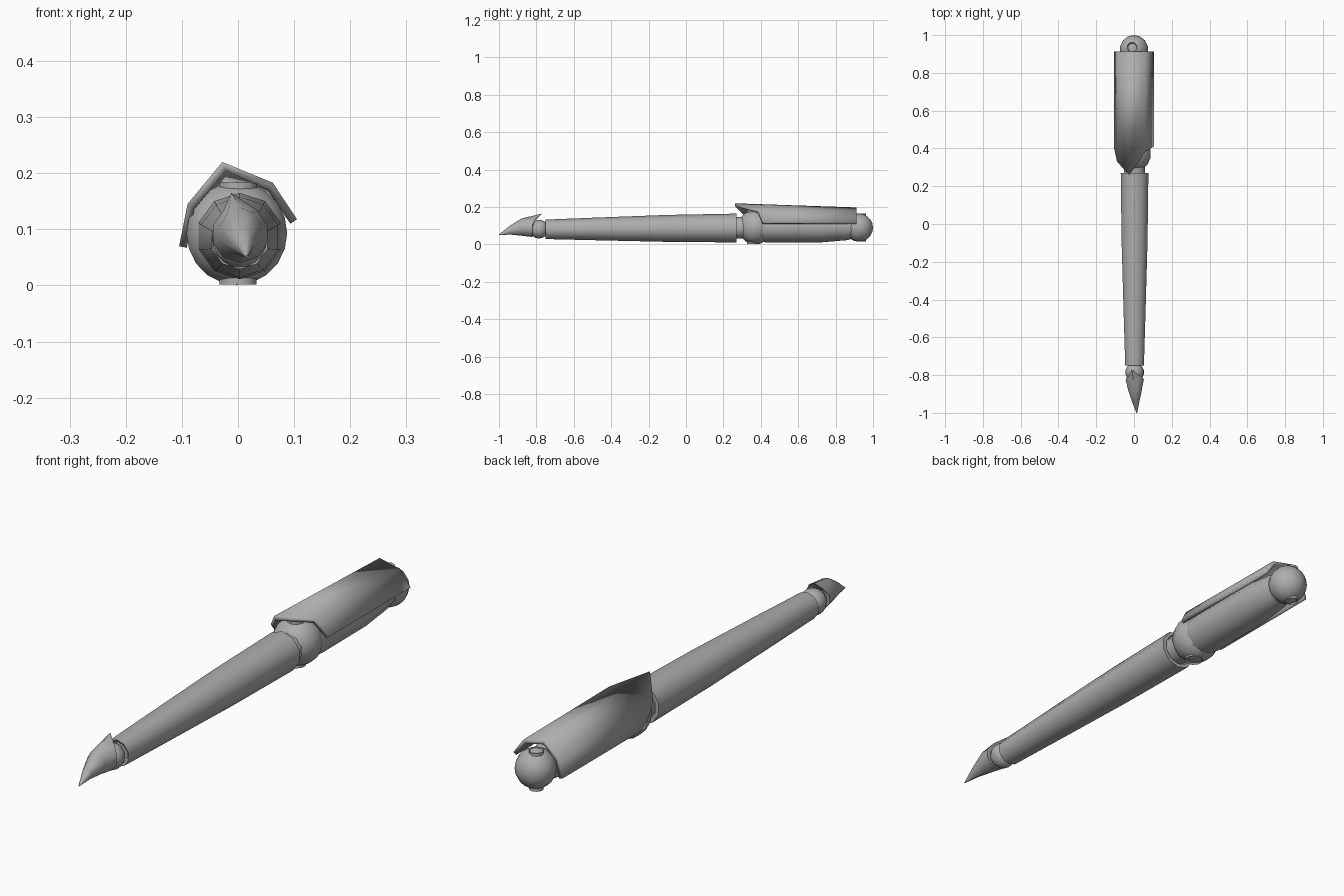
import bpy, bmesh, math
from mathutils import Matrix, Vector

cube = bpy.data.objects.get("Cube")
if cube:
    bpy.data.objects.remove(cube, do_unlink=True)

grey = bpy.data.materials.new("plain grey")
grey.use_nodes = True
colour = (0.42, 0.42, 0.42, 1)
grey.diffuse_color = colour
grey.node_tree.nodes["Principled BSDF"].inputs["Base Color"].default_value = colour


def finish(name, bm, angle, recalc=True):
    if recalc:
        bmesh.ops.recalc_face_normals(bm, faces=bm.faces)
    mesh = bpy.data.meshes.new(name)
    bm.to_mesh(mesh)
    bm.free()
    mesh.materials.append(grey)
    ob = bpy.data.objects.new(name, mesh)
    bpy.context.collection.objects.link(ob)
    bpy.ops.object.select_all(action='DESELECT')
    ob.select_set(True)
    bpy.context.view_layer.objects.active = ob
    bpy.ops.object.shade_smooth_by_angle(angle=math.radians(angle))
    return ob


def loft(rings, sides):
    """Join elliptical rings (y, x, z, half width, half height) along y."""
    bm = bmesh.new()
    loops = []
    for y, x, z, rx, rz in rings:
        turns = [math.tau * i / sides for i in range(sides)]
        loops.append([bm.verts.new((x + rx * math.sin(t), y, z + rz * math.cos(t)))
                      for t in turns])
    for a, b in zip(loops, loops[1:]):
        for i in range(sides):
            j = (i + 1) % sides
            bm.faces.new((a[i], a[j], b[j], b[i]))
    bm.faces.new(loops[0])
    bm.faces.new(loops[-1])
    return bm, loops


def tube(name, profile, sides=10, x=0.003):
    bm, _ = loft([(y, x, z, r, r) for y, z, r in profile], sides)
    return finish(name, bm, 42)


def ball(name, centre, radius):
    bm = bmesh.new()
    bmesh.ops.create_uvsphere(bm, u_segments=14, v_segments=10, radius=radius,
                              matrix=Matrix.Translation(centre))
    return finish(name, bm, 50)


def pin(name, centre, radius, height):
    """Vertical pivot pin with a dished face at each end."""
    bm = bmesh.new()
    bmesh.ops.create_cone(bm, cap_ends=True, segments=10, radius1=radius,
                          radius2=radius, depth=height, matrix=Matrix.Translation(centre))
    caps = [f for f in bm.faces if len(f.verts) > 4]
    bmesh.ops.inset_individual(bm, faces=caps, thickness=radius * 0.2, depth=-0.006)
    return finish(name, bm, 42)


# Long tapered lower segment with recessed ends
tube("lower_segment", [
    (-0.70, 0.081, 0.038), (-0.745, 0.081, 0.042), (-0.75, 0.081, 0.052),
    (-0.50, 0.083, 0.060), (-0.10, 0.086, 0.072), (0.27, 0.088, 0.077),
    (0.27, 0.088, 0.062), (0.23, 0.088, 0.060)])

# Ankle ball and pointed claw with a swept back crest
ball("ankle_ball", (0.003, -0.785, 0.082), 0.050)
bm, loops = loft([
    (-1.0, 0.015, 0.052, 0.002, 0.002), (-0.94, 0.009, 0.077, 0.021, 0.024),
    (-0.88, 0.005, 0.093, 0.038, 0.046), (-0.82, 0.004, 0.092, 0.051, 0.052),
    (-0.82, 0.004, 0.088, 0.030, 0.030)], 10)
loops[3][0].co = Vector((-0.012, -0.77, 0.165))
for v in (loops[3][1], loops[3][-1]):
    v.co.y += 0.015
finish("claw_tip", bm, 40)

# Knee: neck, ball and pivot
tube("knee_neck", [(0.22, 0.088, 0.055), (0.33, 0.09, 0.060)])
ball("knee_ball", (-0.002, 0.37, 0.093), 0.092)
pin("knee_pin", (0, 0.36, 0.093), 0.035, 0.182)

# Upper segment
tube("upper_segment", [
    (0.38, 0.093, 0.078), (0.45, 0.093, 0.083), (0.72, 0.092, 0.081),
    (0.86, 0.091, 0.068), (0.90, 0.091, 0.058)], x=0)

# Hip ball and pivot
ball("hip_ball", (0, 0.925, 0.09), 0.075)
pin("hip_pin", (-0.01, 0.935, 0.09), 0.027, 0.150)

# Folded armour plate: x, front y, front z, rear z
section = [(-0.105, 0.40, 0.07, 0.07), (-0.09, 0.33, 0.145, 0.14),
           (-0.028, 0.262, 0.22, 0.198), (0.062, 0.385, 0.183, 0.178),
           (0.105, 0.41, 0.118, 0.118)]
bm = bmesh.new()
front = [bm.verts.new((x, y, z)) for x, y, z, _ in section]
rear = [bm.verts.new((x, 0.912, z)) for x, _, _, z in section]
for i in range(len(section) - 1):
    bm.faces.new((front[i], front[i + 1], rear[i + 1], rear[i]))
plate = finish("armour_plate", bm, 25, recalc=False)
solid = plate.modifiers.new("thickness", 'SOLIDIFY')
solid.thickness = 0.014
solid.offset = -1
solid.use_even_offset = True
